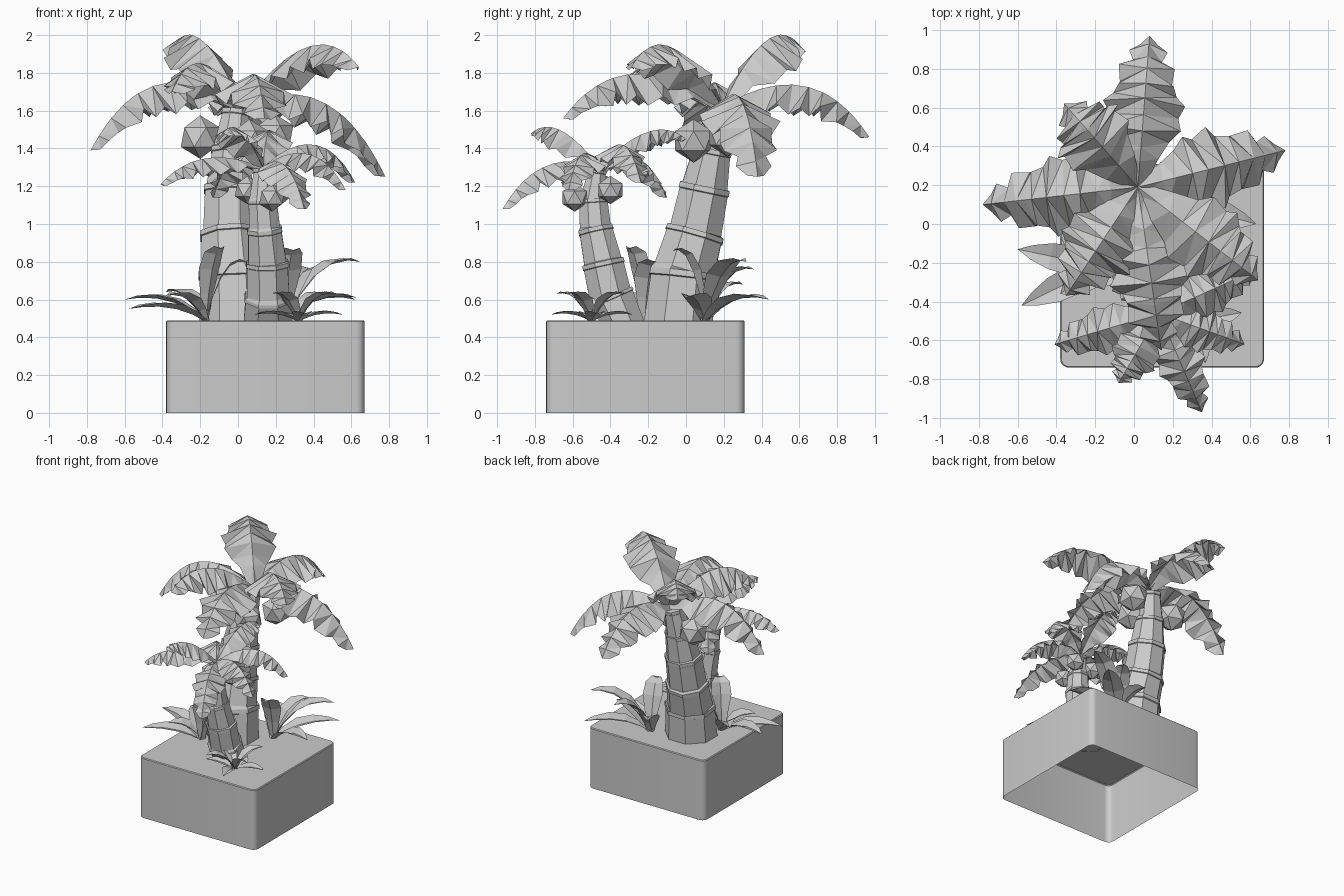
import bpy, bmesh, math, random
from mathutils import Vector

random.seed(4)
if "Cube" in bpy.data.objects:
    bpy.data.objects.remove(bpy.data.objects["Cube"], do_unlink=True)

# One plain material for everything
clay = bpy.data.materials.new("pale_grey")
clay.use_nodes = True
clay.diffuse_color = (0.6, 0.6, 0.6, 1)
clay.node_tree.nodes["Principled BSDF"].inputs["Base Color"].default_value = (0.6, 0.6, 0.6, 1)

# Outlines along a leaf: (distance along midrib, half width)
FROND = [(0, 0.2), (0.14, 0.45), (0.22, 0.8), (0.32, 0.92), (0.42, 1), (0.53, 1), (0.63, 0.9),
         (0.67, 0.66), (0.74, 0.78), (0.83, 0.68), (0.87, 0.42), (0.93, 0.46), (0.98, 0.25), (1, 0)]
LEAF = [(0, 0.3), (0.2, 0.65), (0.42, 1), (0.65, 0.9), (0.85, 0.5), (1, 0)]


def finish(name, bm):
    mesh = bpy.data.meshes.new(name)
    bm.to_mesh(mesh)
    bm.free()
    mesh.materials.append(clay)
    obj = bpy.data.objects.new(name, mesh)
    bpy.context.collection.objects.link(obj)
    return obj


def blade(bm, base, tip, ctrl_z, reach, outline, width, fold, pleat):
    """Leaf folded along an arched midrib, with pleats of random droop."""
    a, c = Vector(base), Vector(tip)
    b = a.lerp(c, reach)
    b.z = ctrl_z
    across = (c - a).cross(Vector((0, 0, 1))).normalized()
    ribs, edges = [], {-1: [], 1: []}
    for i, (t, w) in enumerate(outline):
        p = a * (1 - t) ** 2 + b * 2 * t * (1 - t) + c * t * t
        along = ((b - a) * (1 - t) + (c - b) * t).normalized()
        up = across.cross(along)
        ribs.append(bm.verts.new(p))
        for side in edges:
            bend = math.radians(fold + pleat * (-1) ** i * random.uniform(0.5, 1))
            out = across * side * math.cos(bend) - up * math.sin(bend)
            edges[side].append(bm.verts.new(p + out * w * width) if w else ribs[-1])
    for side, rim in edges.items():
        for i in range(len(ribs) - 1):
            corners = [ribs[i], ribs[i + 1], rim[i + 1], rim[i]]
            corners = list(dict.fromkeys(corners))
            bm.faces.new(corners if side < 0 else corners[::-1])
    bmesh.ops.triangulate(bm, faces=[f for f in bm.faces if len(f.verts) > 3])


def crown(name, centre, fronds, width):
    for i, (tip, ctrl_z) in enumerate(fronds):
        bm = bmesh.new()
        blade(bm, centre, tip, ctrl_z, 0.62, FROND, width, 35, 10)
        finish(f"{name}_{i + 1}", bm)


def trunk(name, joints, sides=8):
    """Stacked tapering segments with a slim stepped band at each joint."""
    rings = []
    for (p, r), (q, s) in zip(joints, joints[1:]):
        p, q = Vector(p), Vector(q)
        lean = (q - p).normalized()
        for f, radius in ((0, r * 0.97), (0.86, s * 1.04), (0.88, s * 1.09), (1, s * 1.07)):
            rings.append((p.lerp(q, f), radius, lean))
    bm = bmesh.new()
    loops = []
    for p, r, lean in rings:
        ex = Vector((0, 1, 0)).cross(lean).normalized()
        ey = lean.cross(ex)
        angles = [math.tau * (k + 0.5) / sides for k in range(sides)]
        loops.append([bm.verts.new(p + ex * r * math.cos(t) + ey * r * math.sin(t)) for t in angles])
    for v in loops[0]:
        v.co.z = 0.485
    for lo, hi in zip(loops, loops[1:]):
        for k in range(sides):
            n = (k + 1) % sides
            bm.faces.new((lo[k], lo[n], hi[n], hi[k]))
    bm.faces.new(loops[-1])
    return finish(name, bm)


def coconuts(name, spots, radius):
    for i, p in enumerate(spots):
        bm = bmesh.new()
        bmesh.ops.create_icosphere(bm, subdivisions=1, radius=radius)
        bmesh.ops.translate(bm, verts=bm.verts, vec=p)
        finish(f"{name}_{i + 1}", bm)


def plant(name, base, tips, width):
    bm = bmesh.new()
    for tip in tips:
        length = (Vector(tip) - Vector(base)).length
        blade(bm, base, tip, tip[2] + 0.1 * length, 0.4, LEAF, width, -18, 0)
    finish(name, bm)


# Planter: rounded box with an open underside
bm = bmesh.new()
bmesh.ops.create_cube(bm, size=1)
for v in bm.verts:
    v.co = Vector((0.145 + v.co.x * 1.05, -0.215 + v.co.y * 1.05, (v.co.z + 0.5) * 0.49))
bmesh.ops.delete(bm, geom=[f for f in bm.faces if f.normal.z < -0.5], context='FACES_ONLY')
uprights = [e for e in bm.edges if abs(e.verts[0].co.z - e.verts[1].co.z) > 0.1]
bmesh.ops.bevel(bm, geom=uprights, offset=0.045, segments=5, profile=0.5, affect='EDGES')
rim = [e for e in bm.edges if all(v.co.z > 0.48 for v in e.verts)]
bmesh.ops.bevel(bm, geom=rim, offset=0.006, segments=1, affect='EDGES')
planter = finish("planter", bm)
bpy.context.view_layer.objects.active = planter
planter.select_set(True)
bpy.ops.object.shade_smooth_by_angle(angle=math.radians(30))

# Tall palm, leaning backward
trunk("tall_trunk", [((-0.02, -0.04, 0.485), 0.205), ((-0.03, -0.01, 0.75), 0.18),
                     ((-0.045, 0.05, 0.96), 0.155), ((-0.045, 0.1, 1.2), 0.135),
                     ((-0.035, 0.14, 1.4), 0.105), ((-0.01, 0.18, 1.6), 0.075)])
crown("tall_frond", (0.02, 0.19, 1.62), [
    ((0.08, 0.97, 1.46), 1.92), ((0.78, 0.38, 1.25), 1.86),
    ((-0.78, 0.1, 1.39), 1.97), ((-0.36, 0.62, 1.92), 2.18),
    ((0.64, -0.29, 1.83), 2.15), ((0.14, -0.65, 1.56), 2.0),
    ((-0.35, -0.37, 1.7), 2.04)], 0.24)
coconuts("tall_coconut", [(0.06, 0.04, 1.44), (-0.2, 0.19, 1.46), (0.19, 0.22, 1.47)], 0.115)

# Small palm, leaning forward
trunk("small_trunk", [((0.16, -0.34, 0.485), 0.145), ((0.16, -0.4, 0.62), 0.125),
                      ((0.155, -0.44, 0.8), 0.112), ((0.14, -0.48, 0.98), 0.092),
                      ((0.13, -0.49, 1.13), 0.078), ((0.13, -0.47, 1.29), 0.05)])
crown("small_frond", (0.13, -0.46, 1.3), [
    ((-0.41, -0.62, 1.21), 1.44), ((-0.08, -0.82, 1.48), 1.6),
    ((0.35, -0.97, 1.08), 1.42), ((0.57, -0.62, 1.18), 1.5),
    ((0.62, -0.24, 1.22), 1.58), ((0.18, 0.0, 1.45), 1.6),
    ((-0.13, -0.1, 1.14), 1.48)], 0.145)
coconuts("small_coconut", [(0.18, -0.59, 1.14), (0.05, -0.42, 1.18), (0.23, -0.4, 1.18)], 0.075)

# Ground plants
plant("left_plant", (-0.17, -0.22, 0.48), [
    (-0.6, -0.13, 0.6), (-0.58, -0.42, 0.55), (-0.08, -0.31, 0.87),
    (-0.38, -0.36, 0.62), (-0.38, -0.02, 0.64), (0.04, -0.16, 0.8)], 0.08)
plant("back_plant", (0.25, 0.1, 0.48), [
    (0.65, 0.32, 0.8), (0.4, 0.36, 0.76), (0.62, 0.44, 0.6),
    (0.63, 0.0, 0.61), (0.3, -0.07, 0.86), (0.14, 0.3, 0.68)], 0.08)
front_tips = []
for i in range(8):
    turn = math.tau * i / 8 + 0.2
    front_tips.append((0.32 + 0.24 * math.cos(turn), -0.5 + 0.22 * math.sin(turn), 0.52 + 0.11 * (i % 2)))
plant("front_plant", (0.32, -0.5, 0.48), front_tips, 0.055)
